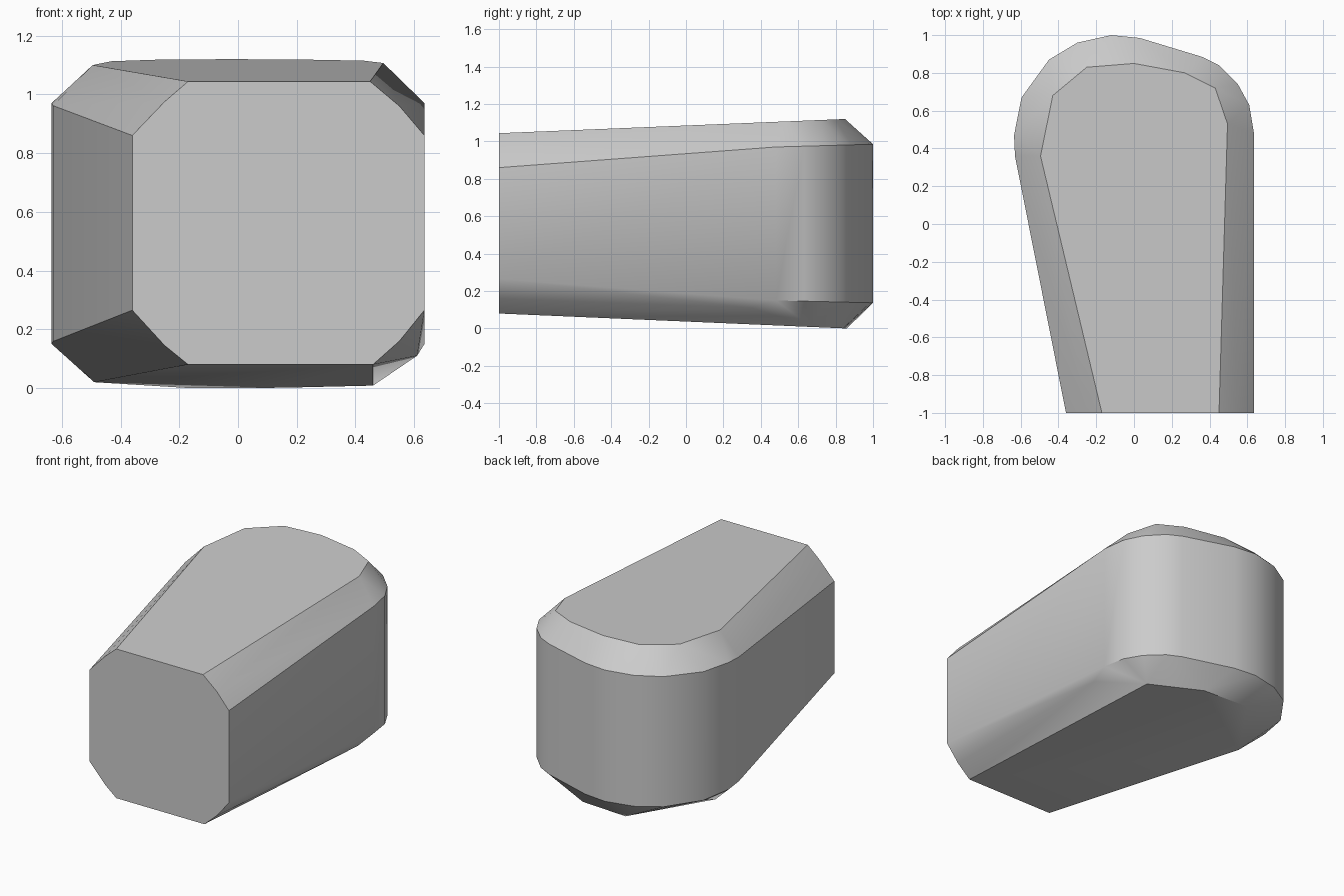
import bpy
import bmesh
import math

cube = bpy.data.objects.get("Cube")
if cube:
    bpy.data.objects.remove(cube, do_unlink=True)

# Plan outline of the upright wall, and of the flat top and underside
wall = [(-.36, -1), (-.63, .36), (-.635, .47), (-.595, .67), (-.45, .87), (-.30, .96),
        (-.12, 1), (.03, .985), (.36, .885), (.45, .84), (.55, .74), (.61, .63),
        (.635, .48), (.635, -1)]
top = [(-.17, -1), (-.495, .36), (-.43, .68), (-.25, .83), (0, .85), (.27, .8),
       (.43, .72), (.495, .53), (.45, -1)]
underside = [(-.17, -1), (-.49, .4), (-.17, .86), (.15, .84), (.46, .67), (.46, -1)]
# Middle points of the cut corners on the front end
front_corners = [(-.25, .975), (.55, .96), (-.25, .145), (.55, .16)]


def ramp(y, start, middle, end):
    """Height that rises from the front to the widest part, then levels off."""
    if y < .47:
        return start + (middle - start) * (y + 1) / 1.47
    return middle + (end - middle) * (y - .47) / .53


points = []
for x, y in wall:
    points.append((x, y, ramp(y, .86, .97, .985)))
    points.append((x, y, ramp(y, .265, .15, .137)))
points += [(x, y, 1.044 + .041 * (y + 1)) for x, y in top]
points += [(x, y, .08 - .043 * (y + 1)) for x, y in underside]
points += [(x, -1, z) for x, z in front_corners]
points.append((.61, .35, .11))

# Wrap the outlines in one solid body
bm = bmesh.new()
for p in points:
    bm.verts.new(p)
hull = bmesh.ops.convex_hull(bm, input=bm.verts[:])
loose = [v for v in bm.verts if not v.link_faces]
bmesh.ops.delete(bm, geom=loose, context='VERTS')
bmesh.ops.dissolve_limit(bm, angle_limit=math.radians(1), verts=bm.verts[:], edges=bm.edges[:])
bmesh.ops.recalc_face_normals(bm, faces=bm.faces[:])
mesh = bpy.data.meshes.new("tapered_block")
bm.to_mesh(mesh)
bm.free()
block = bpy.data.objects.new("tapered_block", mesh)
bpy.context.collection.objects.link(block)

# Plain grey surface
grey = bpy.data.materials.new("light_grey")
grey.use_nodes = True
colour = (.6, .6, .6, 1)
grey.diffuse_color = colour
grey.node_tree.nodes["Principled BSDF"].inputs["Base Color"].default_value = colour
mesh.materials.append(grey)

# Round the back wall, keep the chamfers crisp
bpy.ops.object.select_all(action='DESELECT')
block.select_set(True)
bpy.context.view_layer.objects.active = block
bpy.ops.object.shade_smooth_by_angle(angle=math.radians(30))
